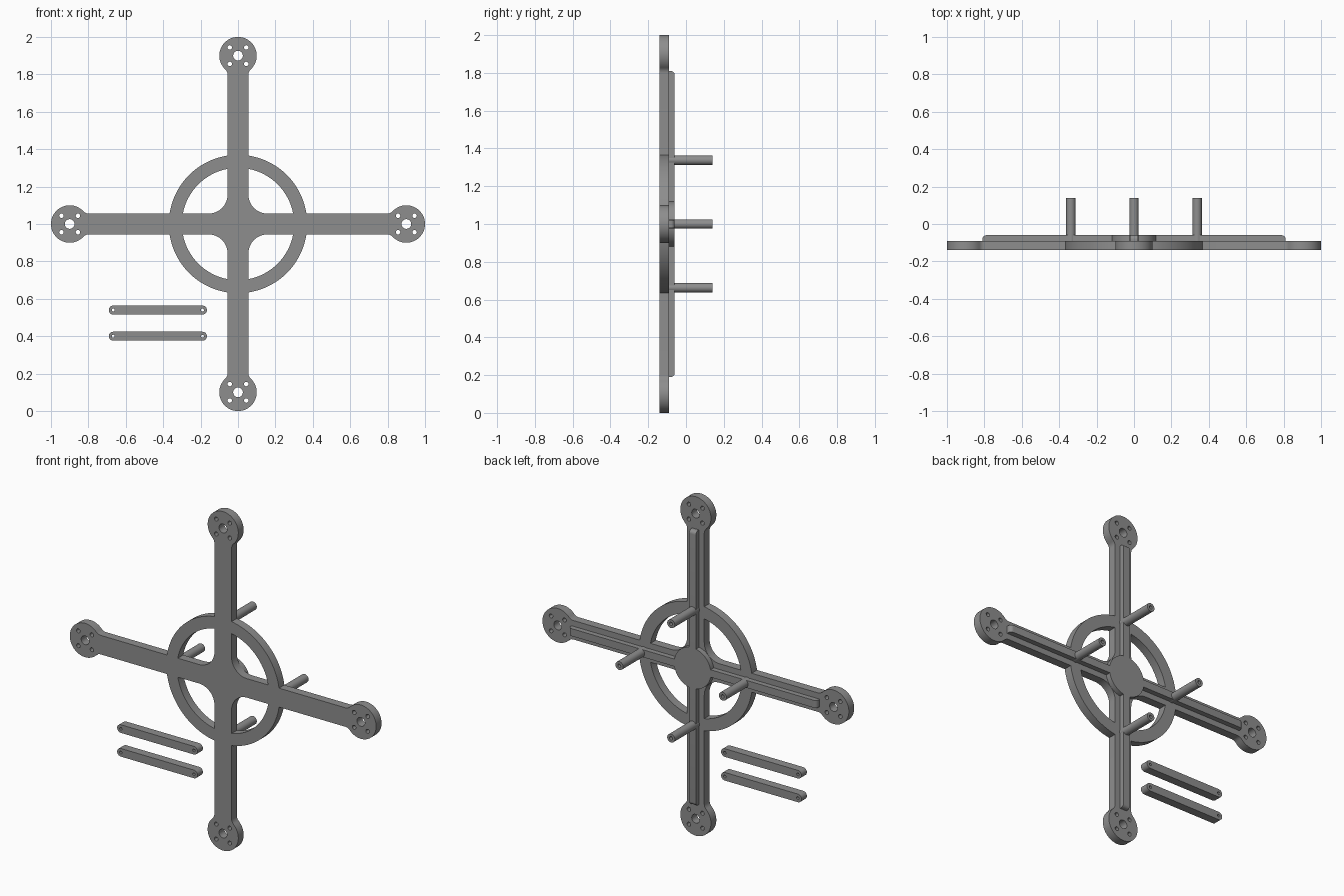
import bpy, bmesh
from math import sin, cos, pi, sqrt, atan2, radians
from mathutils import Matrix, Vector

if "Cube" in bpy.data.objects:
    bpy.data.objects.remove(bpy.data.objects["Cube"])

grey = bpy.data.materials.new("grey plastic")
grey.diffuse_color = (0.27, 0.27, 0.27, 1)
grey.use_nodes = True
grey.node_tree.nodes["Principled BSDF"].inputs["Base Color"].default_value = grey.diffuse_color

FRONT, BACK, RIB_TOP, POST_TOP = -0.14, -0.09, -0.06, 0.14
W = 0.056                 # half width of an arm
MOUNT, MOUNT_R = 0.9, 0.1
RING_OUT, RING_IN = 0.37, 0.30


def arc(cx, cy, r, a0, a1, n):
    return [(cx + r * cos(a0 + (a1 - a0) * i / n), cy + r * sin(a0 + (a1 - a0) * i / n))
            for i in range(n + 1)]


def circle(cx, cy, r, n=32):
    return arc(cx, cy, r, 0, 2 * pi, n)[:-1]


def turn(pts, k):
    c, s = (1, 0, -1, 0)[k], (0, 1, 0, -1)[k]
    return [(x * c - y * s, x * s + y * c) for x, y in pts]


def finish(obj):
    bpy.ops.object.select_all(action='DESELECT')
    obj.select_set(True)
    bpy.context.view_layer.objects.active = obj
    bpy.ops.object.shade_smooth_by_angle(angle=radians(30))
    return obj


def extrude(name, loops, h0, h1, matrix):
    """Fill outline loops (inner loops are holes) and extrude from h0 to h1."""
    cu = bpy.data.curves.new(name, 'CURVE')
    cu.dimensions, cu.fill_mode, cu.extrude = '2D', 'BOTH', (h1 - h0) / 2
    for pts in loops:
        sp = cu.splines.new('POLY')
        sp.points.add(len(pts) - 1)
        for p, (x, y) in zip(sp.points, pts):
            p.co = (x, y, 0, 1)
        sp.use_cyclic_u = True
    tmp = bpy.data.objects.new(name + "_outline", cu)
    bpy.context.collection.objects.link(tmp)
    dg = bpy.context.evaluated_depsgraph_get()
    me = bpy.data.meshes.new_from_object(tmp.evaluated_get(dg))
    bpy.data.objects.remove(tmp)
    bm = bmesh.new()
    bm.from_mesh(me)
    bmesh.ops.remove_doubles(bm, verts=bm.verts, dist=1e-5)
    bm.transform(matrix @ Matrix.Translation((0, 0, (h0 + h1) / 2)))
    bmesh.ops.recalc_face_normals(bm, faces=bm.faces)
    bm.to_mesh(me)
    bm.free()
    me.materials.clear()
    me.materials.append(grey)
    obj = bpy.data.objects.new(name, me)
    bpy.context.collection.objects.link(obj)
    return finish(obj)


def upright(cz):
    """Outline x,y -> world x,z about height cz; extrusion runs along world y."""
    return Matrix(((1, 0, 0, 0), (0, 0, 1, 0), (0, 1, 0, cz), (0, 0, 0, 1)))


def cut(obj, loops_list, h0, h1, cz):
    """Cut pockets out of an object."""
    for pts in loops_list:
        c = extrude(obj.name + "_cutter", [pts], h0, h1, upright(cz))
        c.hide_render = True
        m = obj.modifiers.new("pocket", 'BOOLEAN')
        m.operation, m.solver, m.object = 'DIFFERENCE', 'EXACT', c
        bpy.context.view_layer.objects.active = obj
        bpy.ops.object.modifier_apply(modifier=m.name)
        bpy.data.objects.remove(c)
    finish(obj)


# Frame: four arms with flared round mounts, joined by a ring
f = 0.04
fu = MOUNT - sqrt((MOUNT_R + f) ** 2 - (W + f) ** 2)
a = atan2(W + f, MOUNT - fu)
flare = arc(fu, -(W + f), f, pi / 2, a, 6)
side = [(sqrt(RING_OUT ** 2 - W * W), -W)] + flare
head = arc(MOUNT, 0, MOUNT_R, -(pi - a), pi - a, 48)[1:-1]
b = atan2(W, sqrt(RING_OUT ** 2 - W * W))
arm = side + head + [(x, -y) for x, y in reversed(side)] \
    + arc(0, 0, RING_OUT, b, pi / 2 - b, 24)[1:-1]
outline = [p for k in range(4) for p in turn(arm, k)]

# Ring openings with rounded inner corners, and the mount screw holes
fr = 0.1
d = atan2(W, sqrt(RING_IN ** 2 - W * W))
opening = arc(W + fr, W + fr, fr, 1.5 * pi, pi, 12) + arc(0, 0, RING_IN, pi / 2 - d, d, 24)
holes = [circle(MOUNT, 0, 0.026, 24)] + [
    circle(MOUNT + sx * 0.044, sy * 0.044, 0.012, 16) for sx in (-1, 1) for sy in (-1, 1)]
loops = [outline]
for k in range(4):
    loops += [turn(l, k) for l in [opening] + holes]
frame = extrude("frame", loops, FRONT, BACK, upright(1))

# Cup recess on the back of each mount
cut(frame, [turn(circle(MOUNT, 0, 0.086, 48), k) for k in range(4)], BACK - 0.027, BACK + 0.02, 1)

# Stiffening ribs with a rounded outer end, and hollow posts standing on them
rib = [(0.1, BACK), (0.81, BACK)] + arc(0.79, RIB_TOP - 0.02, 0.02, 0, pi / 2, 6) + [(0.1, RIB_TOP)]
for k in range(4):
    spin = Matrix.Translation((0, 0, 1)) @ Matrix.Rotation(k * pi / 2, 4, 'Y')
    extrude(f"rib_{k + 1}", [rib], -0.022, 0.022, spin)
    extrude(f"post_{k + 1}", [turn(circle(0.3375, 0, 0.025), k), turn(circle(0.3375, 0, 0.01, 16), k)],
            BACK, POST_TOP, upright(1))

# Centre hub disc on the back
extrude("hub", [circle(0, 0, 0.12, 64)], BACK, RIB_TOP, upright(1))

# Two loose straps with a hole and a wider pocket at each end
X0, X1, R = -0.667, -0.19, 0.024
for i, z in enumerate((0.54, 0.40)):
    strap = arc(X0, 0, R, pi / 2, 1.5 * pi, 16) + arc(X1, 0, R, -pi / 2, pi / 2, 16)
    obj = extrude(f"strap_{i + 1}", [strap, circle(X0, 0, 0.008, 16), circle(X1, 0, 0.008, 16)],
                  FRONT, BACK, upright(z))
    cut(obj, [circle(x, 0, 0.015, 20) for x in (X0, X1)], BACK - 0.02, BACK + 0.02, z)
